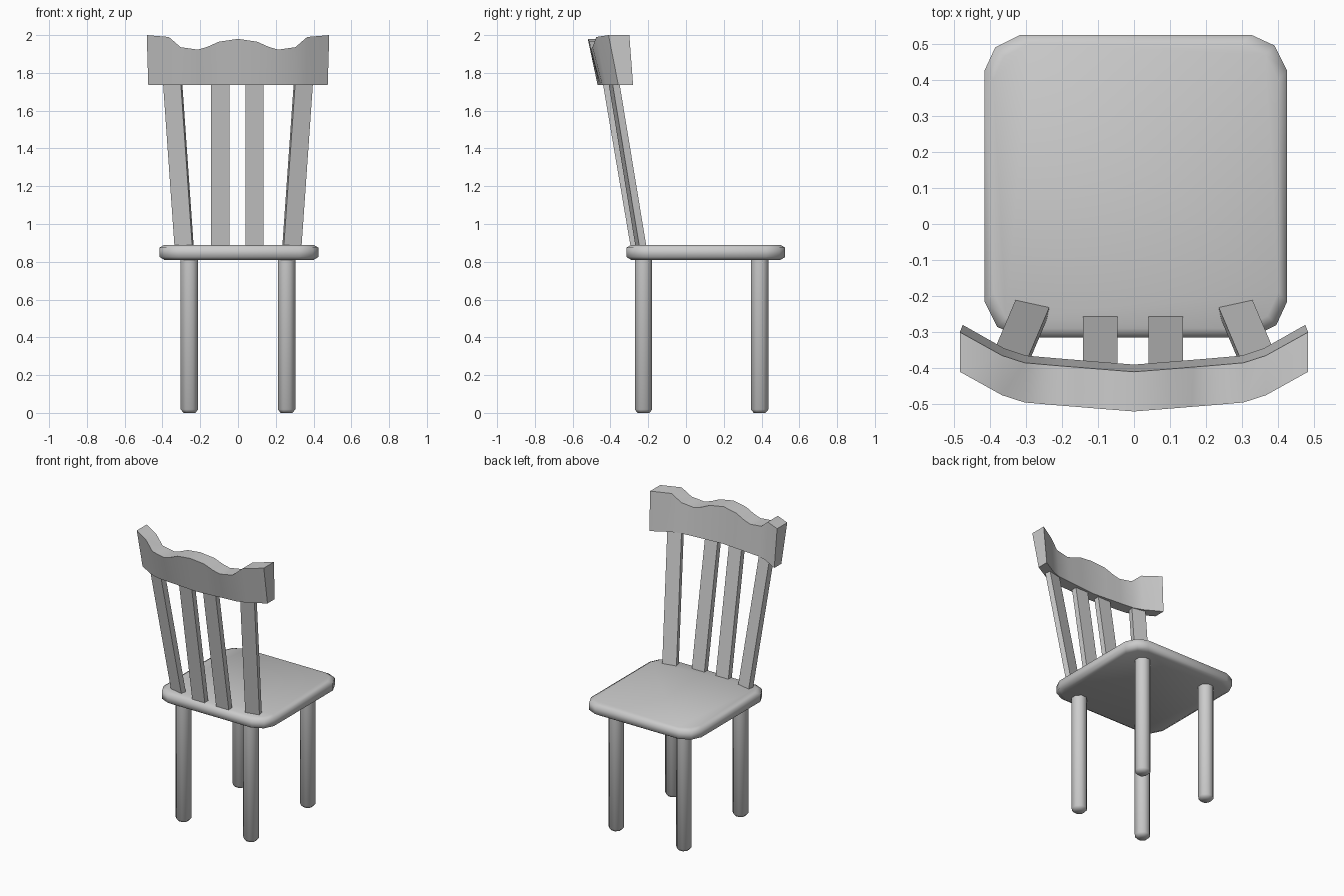
import bpy
import bmesh
import math
from mathutils import Vector, Matrix

if "Cube" in bpy.data.objects:
    bpy.data.objects.remove(bpy.data.objects["Cube"])

grey = bpy.data.materials.new("plain_grey")
grey.use_nodes = True
colour = (0.6, 0.6, 0.6, 1)
grey.diffuse_color = colour
grey.node_tree.nodes["Principled BSDF"].inputs["Base Color"].default_value = colour


def loft(name, rings, angle):
    """Skin a stack of equal-length closed rings and cap both ends."""
    bm = bmesh.new()
    loops = [[bm.verts.new(p) for p in ring] for ring in rings]
    for a, b in zip(loops, loops[1:]):
        for i in range(len(a)):
            j = (i + 1) % len(a)
            bm.faces.new((a[i], a[j], b[j], b[i]))
    bm.faces.new(loops[0][::-1])
    bm.faces.new(loops[-1])
    bmesh.ops.recalc_face_normals(bm, faces=bm.faces)
    mesh = bpy.data.meshes.new(name)
    bm.to_mesh(mesh)
    bm.free()
    mesh.materials.append(grey)
    obj = bpy.data.objects.new(name, mesh)
    bpy.context.collection.objects.link(obj)
    bpy.ops.object.select_all(action='DESELECT')
    obj.select_set(True)
    bpy.context.view_layer.objects.active = obj
    if angle:
        bpy.ops.object.shade_smooth_by_angle(angle=math.radians(angle))
    return obj


# Seat: square with two-step corners and softened rims
def seat_ring(half, z):
    cut, mid = half - 0.1, half - 0.035
    corner = [(half, cut), (mid, mid + 0.005), (cut, half)]
    turns = [Matrix.Rotation(math.pi / 2 * k, 3, 'Z') for k in range(4)]
    return [t @ Vector((x, y, 0)) + Vector((0.005, 0.105, z))
            for t in turns for x, y in corner]


loft("seat", [seat_ring(0.395, 0.81), seat_ring(0.42, 0.825),
              seat_ring(0.42, 0.875), seat_ring(0.395, 0.89)], 80)


# Legs: eight-sided posts with a chamfered foot
def leg_ring(x, y, r, z):
    return [(x + r * math.cos(a), y + r * math.sin(a), z)
            for a in (math.pi / 4 * (k + 0.5) for k in range(8))]


for side, x in (("right", -0.257), ("left", 0.257)):
    for place, y in (("back", -0.225), ("front", 0.39)):
        loft(f"{side}_{place}_leg",
             [leg_ring(x, y, 0.034, 0), leg_ring(x, y, 0.05, 0.018),
              leg_ring(x, y, 0.05, 0.83)], 60)


# Slats: flat bars leaning back, the outer pair turned and splayed
def slat(name, x, y, turn, lean):
    rot = Matrix.Rotation(turn, 3, 'Z')
    w, t = 0.048, 0.019
    rings = []
    for z in (0.87, 1.8):
        centre = Vector((x, y, z)) + Vector(lean) * (z - 0.89)
        rings.append([centre + rot @ Vector(c) for c in
                      ((-w, -t, 0), (w, -t, 0), (w, t, 0), (-w, t, 0))])
    loft(name, rings, 0)


for side, s in (("right", -1), ("left", 1)):
    slat(f"{side}_inner_slat", s * 0.091 - 0.003, -0.276, 0, (0, -0.17, 0))
    slat(f"{side}_outer_slat", s * 0.286, -0.24, s * 0.215, (s * 0.07, -0.165, 0))

# Top rail: curved and tilted, with a scalloped upper edge
# (x, front y at the bottom, top height) for one half
half = [(0, -0.39, 1.98), (0.1, -0.382, 1.965), (0.16, -0.377, 1.938),
        (0.21, -0.373, 1.923), (0.3, -0.365, 1.936), (0.36, -0.345, 1.99),
        (0.475, -0.28, 2.0)]
rail = [(-x, y, z) for x, y, z in half[:0:-1]] + half
rings = []
for x, y, z in rail:
    flare = 1 + 0.017 * (z - 1.735) / 0.265
    rings.append([(x, y, 1.735), (x, y - 0.078, 1.735),
                  (x * flare, y - 0.13, z), (x * flare, y - 0.02, z)])
loft("top_rail", rings, 60)
